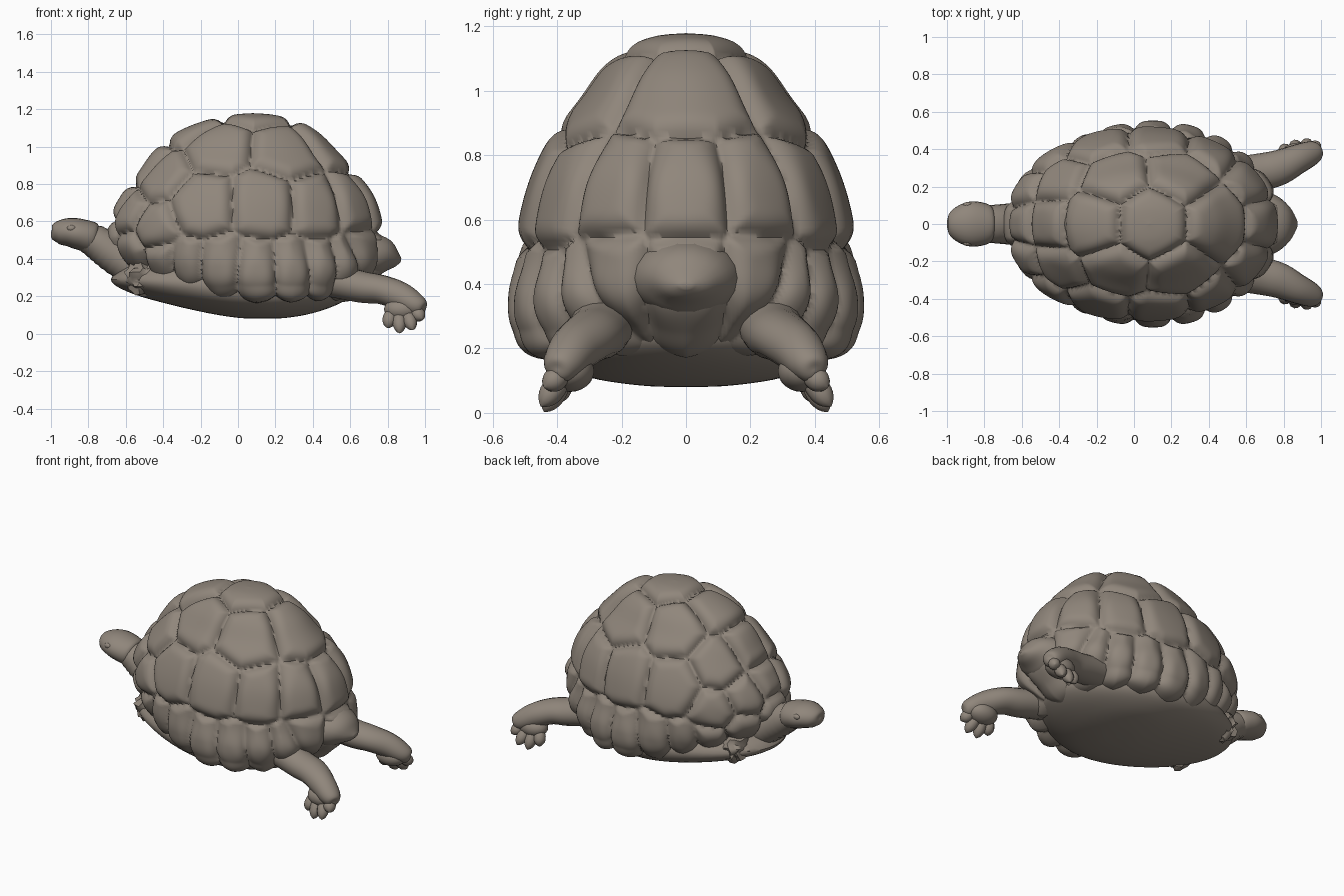
import bpy, bmesh, math, random
from mathutils import Vector

if "Cube" in bpy.data.objects:
    bpy.data.objects.remove(bpy.data.objects["Cube"])

random.seed(4)
skin = bpy.data.materials.new("stone brown")
skin.diffuse_color = (0.28, 0.24, 0.2, 1)
skin.use_nodes = True
skin.node_tree.nodes["Principled BSDF"].inputs["Base Color"].default_value = skin.diffuse_color


def finish(name, bm, angle=50):
    bmesh.ops.remove_doubles(bm, verts=bm.verts, dist=0.0005)
    bmesh.ops.recalc_face_normals(bm, faces=bm.faces)
    me = bpy.data.meshes.new(name)
    bm.to_mesh(me)
    bm.free()
    ob = bpy.data.objects.new(name, me)
    bpy.context.collection.objects.link(ob)
    me.materials.append(skin)
    bpy.ops.object.select_all(action='DESELECT')
    ob.select_set(True)
    bpy.context.view_layer.objects.active = ob
    bpy.ops.object.shade_smooth_by_angle(angle=math.radians(angle))
    return ob


def resample(rows, per):
    """Catmull-Rom through rows of numbers."""
    out = []
    for i in range(len(rows) - 1):
        a, b = rows[max(i - 1, 0)], rows[i]
        c, d = rows[i + 1], rows[min(i + 2, len(rows) - 1)]
        for k in range(per):
            t = k / per
            out.append([0.5 * (2 * q + (r - p) * t + (2 * p - 5 * q + 4 * r - s) * t * t
                               + (3 * q - p - 3 * r + s) * t ** 3)
                        for p, q, r, s in zip(a, b, c, d)])
    return out + [list(rows[-1])]


def skin_rings(rings):
    bm = bmesh.new()
    vs = [[bm.verts.new(p) for p in r] for r in rings]
    n = len(rings[0])
    for a, b in zip(vs, vs[1:]):
        for j in range(n):
            k = (j + 1) % n
            bm.faces.new((a[j], a[k], b[k], b[j]))
    bm.faces.new(vs[0])
    bm.faces.new(vs[-1])
    return bm


def level_loft(rows, per, seg):
    """Stack of level ovals, each row = z, x min, x max, half width."""
    rings = []
    for z, x0, x1, w in resample(rows, per):
        w = max(w, 0.001)
        h = max((x1 - x0) / 2, 0.001)
        rings.append([((x0 + x1) / 2 + h * math.cos(a), w * math.sin(a), z)
                      for a in (2 * math.pi * j / seg for j in range(seg))])
    return skin_rings(rings)


def tube(name, rows, per=5, seg=18, wrinkle=0.0):
    """Oval limb along a path, each row = x, y, z, side radius, up radius."""
    pts = resample(rows, per)
    rings = []
    for i, p in enumerate(pts):
        a, b = pts[max(i - 1, 0)], pts[min(i + 1, len(pts) - 1)]
        t = (Vector(b[:3]) - Vector(a[:3])).normalized()
        side = t.cross(Vector((0, 0, 1))).normalized()
        up = side.cross(t)
        f = 1 + wrinkle * (i % 2)
        rings.append([Vector(p[:3]) + side * p[3] * f * math.cos(g) + up * p[4] * f * math.sin(g)
                      for g in (2 * math.pi * j / seg for j in range(seg))])
    return finish(name, skin_rings(rings))


def blob(name, c, r, rough=0.0, sub=3):
    bm = bmesh.new()
    bmesh.ops.create_icosphere(bm, subdivisions=sub, radius=1)
    for v in bm.verts:
        k = 1 + random.uniform(-rough, rough)
        v.co = Vector([c[i] + v.co[i] * r[i] * k for i in range(3)])
    return finish(name, bm)


# Carapace: a dome pushed out into pillow-shaped scutes
middle = [(0.09, 1.17), (-0.24, 1.08), (-0.48, 0.9), (-0.64, 0.7), (-0.69, 0.52),
          (0.44, 0.99), (0.72, 0.69), (0.8, 0.4)]
paired = [(-0.45, .26, .86), (-0.12, .29, 1.05), (0.27, .3, 1.02), (0.65, .25, .69),
          (-0.22, .47, .7), (0.15, .52, .72), (0.46, .43, .7),
          (-0.61, .2, .64), (-0.46, .34, .55),
          (-.57, .22, .44), (-.43, .35, .38), (-.3, .45, .34), (-.11, .51, .32),
          (.1, .54, .3), (.31, .52, .31), (.48, .46, .33), (.62, .36, .36), (.71, .27, .42)]
scutes = [Vector((x, 0, z)) for x, z in middle]
scutes += [Vector((x, s * y, z)) for x, y, z in paired for s in (1, -1)]
dome = [(1.152, .08, .08, 0), (1.143, -.03, .19, .09), (1.11, -.18, .32, .175),
        (1.05, -.32, .42, .245), (.96, -.43, .51, .31), (.85, -.51, .61, .395),
        (.73, -.6, .7, .455), (.6, -.665, .745, .492), (.47, -.66, .765, .507),
        (.36, -.56, .755, .525), (.27, -.43, .68, .515), (.19, -.2, .58, .45), (.2, .05, .4, .15)]
bm = level_loft(dome, 10, 300)
bmesh.ops.recalc_face_normals(bm, faces=bm.faces)
bm.normal_update()
moves = []
for v in bm.verts:
    d = sorted((v.co - s).length for s in scutes)
    e = min((d[1] - d[0]) / 0.17, 1)
    moves.append(v.normal * (-0.018 + 0.045 * (1 - (1 - e) ** 3)))
for v, m in zip(bm.verts, moves):
    v.co += m
finish("carapace", bm, 60)

# Plastron: shallow belly plate, narrower towards the tail between the legs
belly = [(.38, -.58, .55, .38), (.29, -.68, .62, .44), (.22, -.58, .62, .45), (.16, -.38, .54, .41),
         (.11, -.16, .4, .3), (.085, 0, .26, .14), (.08, .12, .14, 0)]
finish("plastron", level_loft(belly, 5, 64), 40)

# Rear lip of the shell over the tail
tube("tail_scute", [(.6, 0, .42, .14, .11), (.7, 0, .42, .17, .12), (.78, 0, .415, .14, .1),
                    (.84, 0, .4, .08, .05), (.872, 0, .395, .02, .01)])

# Neck and head
tube("neck", [(-.42, 0, .33, .1, .1), (-.55, 0, .36, .115, .105), (-.66, 0, .425, .108, .1),
              (-.75, 0, .485, .1, .09), (-.84, 0, .53, .09, .07)], 6, 24, 0.04)
tube("head", [(-.74, 0, .505, .05, .04), (-.77, 0, .51, .1, .08), (-.84, 0, .53, .12, .083),
              (-.9, 0, .542, .115, .077), (-.96, 0, .54, .085, .062),
              (-.99, 0, .535, .05, .038), (-1.0, 0, .535, .01, .01)], 5, 24)

for s, side in ((1, "left"), (-1, "right")):
    blob(side + "_eye", (-.89, s * .1, .563), (.026, .018, .018), sub=2)
    # Crumpled front skin where the forelegs are drawn in
    blob(side + "_front_skin", (-.51, s * .2, .3), (.09, .09, .09), 0.2, 3)
    # Hind leg and foot
    tube(side + "_hind_leg", [(.48, s * .25, .29, .1, .09), (.66, s * .275, .25, .1, .085),
                              (.77, s * .3, .235, .095, .078), (.87, s * .345, .2, .08, .075),
                              (.95, s * .38, .155, .065, .06), (.985, s * .395, .13, .04, .04),
                              (.995, s * .4, .125, .005, .005)])
    blob(side + "_foot", (.88, s * .36, .13), (.1, .075, .065))
    # Claws
    for i, (x, y, z) in enumerate([(.8, .41, .03), (.865, .44, .003), (.935, .45, .02),
                                   (.985, .44, .08)]):
        root = Vector((.82 + i * .04, s * .37, .13))
        tip = Vector((x, s * y, z))
        rows = [tuple(root.lerp(tip, t)) + (r, r) for t, r in
                ((0, .012), (.3, .034), (.65, .036), (.88, .022), (1, .002))]
        tube(f"{side}_claw_{i + 1}", rows, 3, 10)
